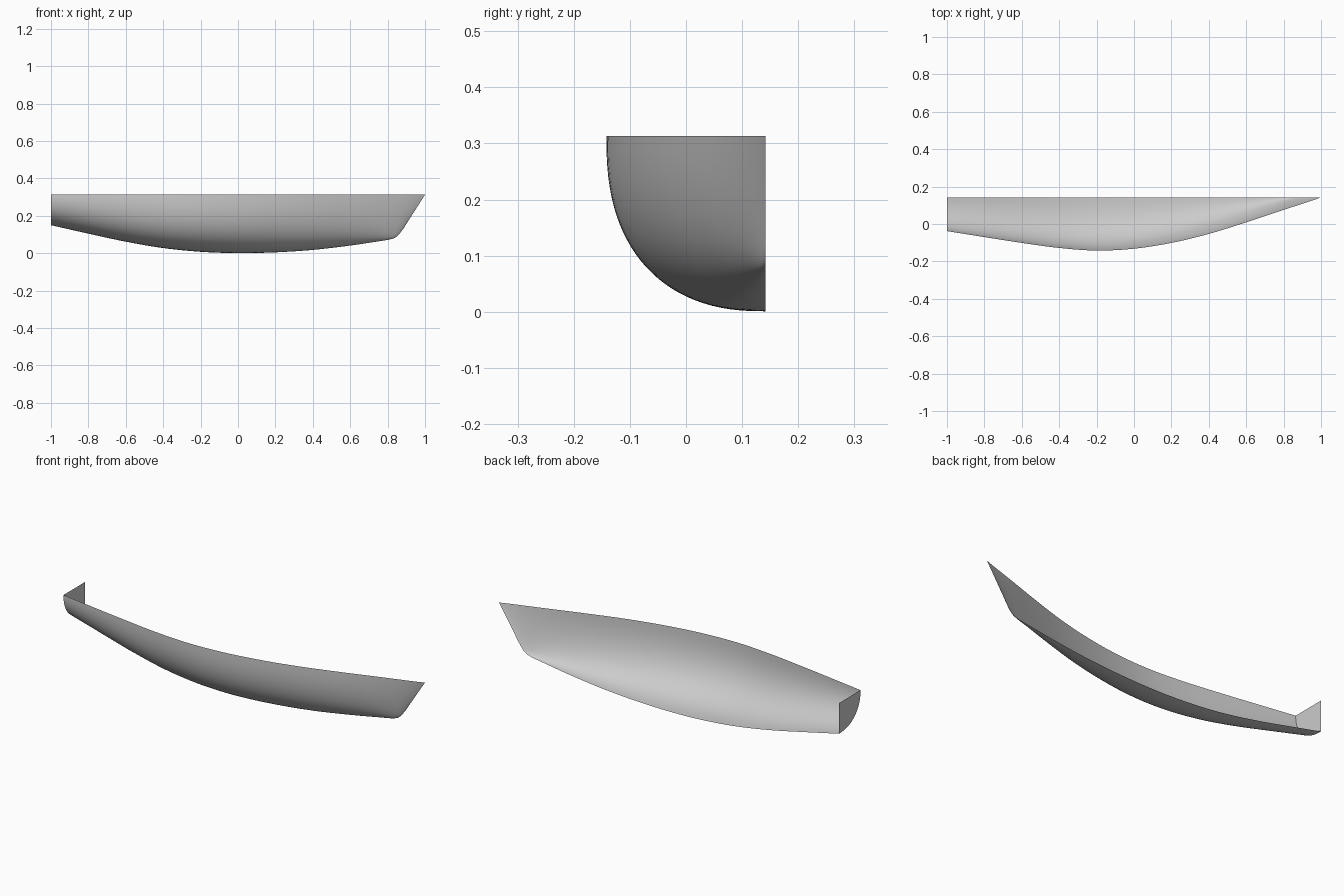
import bpy, bmesh, math

if "Cube" in bpy.data.objects:
    bpy.data.objects.remove(bpy.data.objects["Cube"])

CENTRE_Y, SHEER_Z = 0.142, 0.313
STEPS, RINGS = 6, 28

# Control stations, stern to bow: sheer x, half breadth, keel x, keel z, fullness
STATIONS = [
    (-1.0, 0.18, -1.0, 0.15, 2.2),
    (-0.8, 0.212, -0.8, 0.105, 2.3),
    (-0.6, 0.243, -0.6, 0.062, 2.4),
    (-0.4, 0.27, -0.4, 0.028, 2.45),
    (-0.2, 0.284, -0.2, 0.008, 2.45),
    (0.0, 0.274, 0.0, 0.001, 2.45),
    (0.2, 0.243, 0.2, 0.005, 2.4),
    (0.4, 0.195, 0.4, 0.018, 2.35),
    (0.6, 0.133, 0.59, 0.04, 2.3),
    (0.78, 0.073, 0.74, 0.062, 2.25),
    (0.9, 0.034, 0.82, 0.076, 2.2),
    (0.96, 0.014, 0.855, 0.095, 2.1),
    (1.0, 0.0, 0.885, 0.133, 2.0),
]


def catmull(a, b, c, d, t):
    return [0.5 * (2 * q + (r - p) * t + (2 * p - 5 * q + 4 * r - s) * t * t
                   + (3 * q - p - 3 * r + s) * t ** 3)
            for p, q, r, s in zip(a, b, c, d)]


def smooth_stations(rows):
    first = [2 * p - q for p, q in zip(rows[0], rows[1])]
    last = [2 * p - q for p, q in zip(rows[-1], rows[-2])]
    pts = [first, *rows, last]
    out = [catmull(*pts[i:i + 4], k / STEPS)
           for i in range(len(rows) - 1) for k in range(STEPS)]
    return out + [rows[-1]]


def section(sheer_x, breadth, keel_x, keel_z, full):
    """Rounded half section from the sheer down to the keel."""
    pts = []
    for j in range(RINGS + 1):
        a = math.pi / 2 * j / RINGS
        drop = math.sin(a) ** (2 / full)
        width = max(math.cos(a), 0) ** (2 / full) * max(breadth, 0)
        pts.append((sheer_x + (keel_x - sheer_x) * drop,
                    CENTRE_Y - width,
                    SHEER_Z - (SHEER_Z - keel_z) * drop))
    return pts


def make_object(name, bm, mat):
    mesh = bpy.data.meshes.new(name)
    bm.to_mesh(mesh)
    bm.free()
    mesh.materials.append(mat)
    obj = bpy.data.objects.new(name, mesh)
    bpy.context.collection.objects.link(obj)
    return obj


grey = bpy.data.materials.new("hull grey")
grey.use_nodes = True
colour = (0.6, 0.6, 0.6, 1)
grey.diffuse_color = colour
grey.node_tree.nodes["Principled BSDF"].inputs["Base Color"].default_value = colour

# Half hull shell, lofted through the sections
sections = [section(*s) for s in smooth_stations(STATIONS)]
bm = bmesh.new()
grid = [[bm.verts.new(p) for p in pts] for pts in sections]
for left, right in zip(grid, grid[1:]):
    for j in range(RINGS):
        bm.faces.new((left[j], left[j + 1], right[j + 1], right[j]))
hull = make_object("half_hull", bm, grey)
for poly in hull.data.polygons:
    poly.use_smooth = True

# Flat transom closing the stern
bm = bmesh.new()
corner = (sections[0][0][0], CENTRE_Y, SHEER_Z)
bm.faces.new([bm.verts.new(p) for p in [corner, *reversed(sections[0])]])
bmesh.ops.recalc_face_normals(bm, faces=bm.faces)
if bm.faces[:][0].normal.x > 0:
    bmesh.ops.reverse_faces(bm, faces=bm.faces)
make_object("transom", bm, grey)
